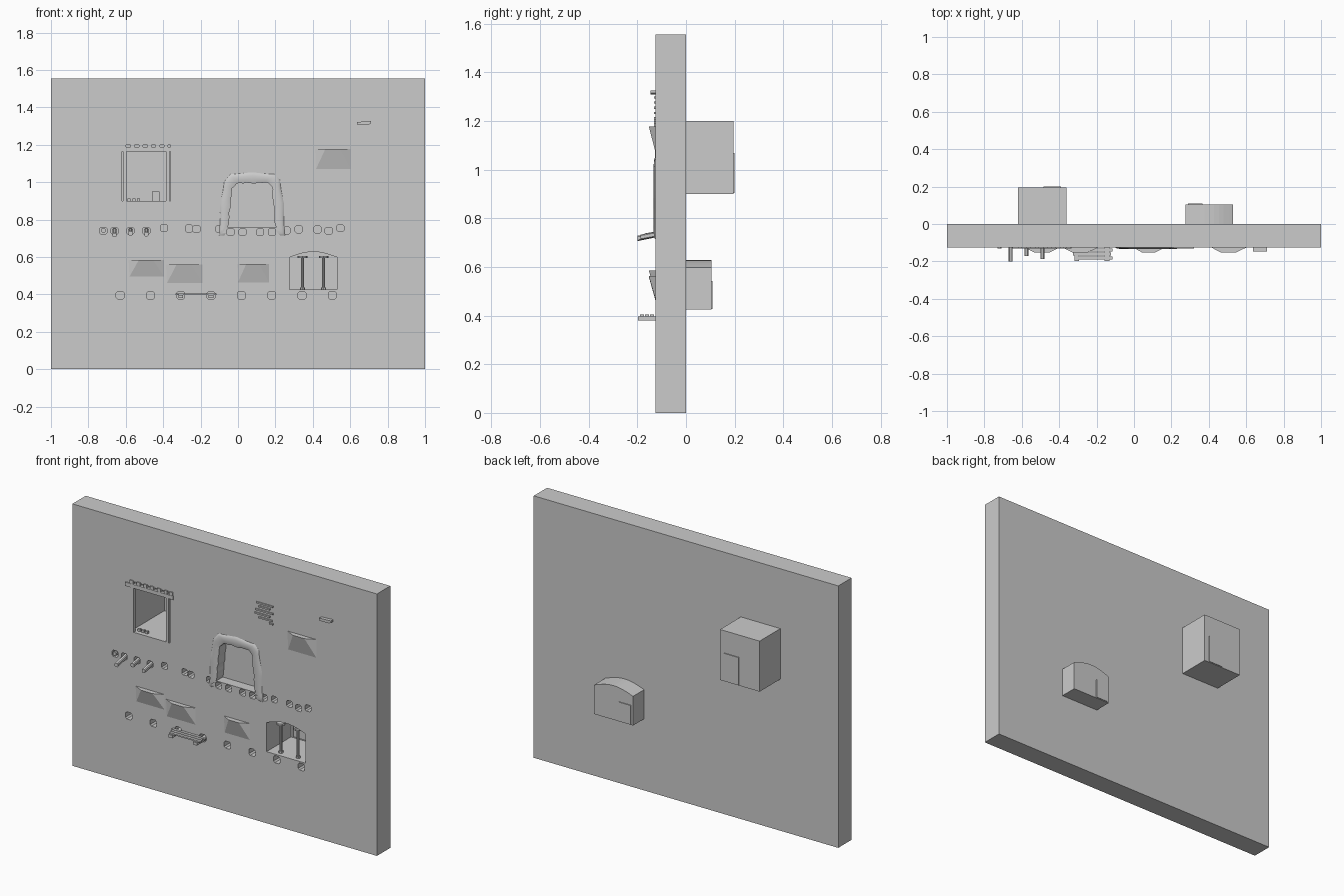
import bpy, bmesh, math, random
from mathutils import Vector
from mathutils.geometry import delaunay_2d_cdt

random.seed(4)
if "Cube" in bpy.data.objects:
    bpy.data.objects.remove(bpy.data.objects["Cube"], do_unlink=True)

stone = bpy.data.materials.new("grey_stone")
stone.use_nodes = True
GREY = (0.6, 0.6, 0.6, 1)
stone.diffuse_color = GREY
stone.node_tree.nodes["Principled BSDF"].inputs["Base Color"].default_value = GREY

FRONT = -0.125  # plane of the wall face


def finish(name, bm):
    bmesh.ops.recalc_face_normals(bm, faces=bm.faces)
    mesh = bpy.data.meshes.new(name)
    bm.to_mesh(mesh)
    bm.free()
    mesh.materials.append(stone)
    obj = bpy.data.objects.new(name, mesh)
    bpy.context.collection.objects.link(obj)
    return obj


def sleeve(bm, pts, y0, y1, drop=0):
    """Side walls along y over an outline in x-z; returns both end loops."""
    a = [bm.verts.new((x, y0, z)) for x, z in pts]
    b = [bm.verts.new((x, y1, z - drop)) for x, z in pts]
    for i in range(len(a)):
        j = (i + 1) % len(a)
        bm.faces.new((a[i], b[i], b[j], a[j]))
    return a, b


def prisms(name, solids):
    bm = bmesh.new()
    for pts, y0, y1, drop in solids:
        a, b = sleeve(bm, pts, y0, y1, drop)
        bm.faces.new(a)
        bm.faces.new(b[::-1])
    return finish(name, bm)


def inside(p, pts):
    hit = False
    for (x0, z0), (x1, z1) in zip(pts, pts[1:] + pts[:1]):
        if (z0 > p.y) != (z1 > p.y) and p.x < x0 + (p.y - z0) * (x1 - x0) / (z1 - z0):
            hit = not hit
    return hit


def sheet(bm, outline, holes, y):
    """Flat face at depth y with holes left open."""
    verts, edges = [], []
    for loop in [outline] + holes:
        start, n = len(verts), len(loop)
        verts += [Vector(p) for p in loop]
        edges += [(start + i, start + (i + 1) % n) for i in range(n)]
    flat, _, tris, *_ = delaunay_2d_cdt(verts, edges, [], 0, 1e-6)
    made = [bm.verts.new((p.x, y, p.y)) for p in flat]
    for tri in tris:
        mid = sum((flat[i] for i in tri), Vector((0, 0))) / len(tri)
        if inside(mid, outline) and not any(inside(mid, h) for h in holes):
            bm.faces.new([made[i] for i in tri])


def rect(x0, x1, z0, z1):
    return [(x0, z0), (x1, z0), (x1, z1), (x0, z1)]


def box(x0, x1, y0, y1, z0, z1):
    return (rect(x0, x1, z0, z1), y0, y1, 0)


def chamfered(x, z, r):
    c = r * 0.6
    return [(x - c, z - r), (x + c, z - r), (x + r, z - c), (x + r, z + c),
            (x + c, z + r), (x - c, z + r), (x - r, z + c), (x - r, z - c)]


def arch(x0, x1, z0, spring, rise, n=10):
    top = [(x1 + (x0 - x1) * i / n, spring + rise * math.sin(math.pi * i / n)) for i in range(n + 1)]
    return [(x0, z0), (x1, z0)] + top


# Cave outline: a rounded trapezoid with a ragged edge
CX, CZ = 0.075, 0.88
corners = [(-0.055, 0.757), (0.205, 0.757), (0.185, 0.98), (0.165, 1.0), (-0.01, 1.0), (-0.035, 0.97)]
cave = []
for i, p in enumerate(corners):
    p, q = Vector(p), Vector(corners[(i + 1) % len(corners)])
    steps = max(1, round((q - p).length / 0.018))
    cave += [p.lerp(q, k / steps) for k in range(steps)]
ragged = []
for p in cave:
    r = 1 - random.uniform(0, 0.06) * (p.y > 0.76)
    ragged.append((CX + (p.x - CX) * r, CZ + (p.y - CZ) * r))

# Rooms: outline, depth, doorway outline, doorway depth
rooms = [(rect(-0.62, -0.36, 0.9, 1.2), 0.195, rect(-0.485, -0.39, 0.903, 1.068), 0.2),
         (arch(0.275, 0.53, 0.425, 0.598, 0.03), 0.104, rect(0.288, 0.367, 0.428, 0.542), 0.109)]

# Beam sockets in two rows
upper_row = [(-0.72, 0.74), (-0.66, 0.74), (-0.575, 0.74), (-0.49, 0.74), (-0.395, 0.755),
             (-0.262, 0.753), (-0.222, 0.749), (-0.1, 0.75), (-0.04, 0.733), (0.025, 0.733),
             (0.118, 0.733), (0.182, 0.733), (0.26, 0.742), (0.325, 0.748),
             (0.425, 0.748), (0.485, 0.74), (0.547, 0.755)]
sockets = [chamfered(x, z, 0.019) for x, z in upper_row]
sockets += [chamfered(-0.63 + 0.162 * i, 0.395, 0.021) for i in range(8)]

# Wall slab with recesses in front and rooms projecting behind
bm = bmesh.new()
slab = rect(-1, 1, 0, 1.555)
sheet(bm, slab, sockets + [ragged] + [room[0] for room in rooms], FRONT)
sheet(bm, slab, [room[0] for room in rooms], 0)
sleeve(bm, slab, FRONT, 0)
for hole in sockets + [ragged]:
    sleeve(bm, hole, FRONT, -0.065)
    sheet(bm, hole, [], -0.065)
for outline, depth, door, door_depth in rooms:
    sleeve(bm, outline, FRONT, depth)
    sheet(bm, outline, [door], depth)
    sleeve(bm, door, depth, door_depth)
    sheet(bm, door, [], door_depth)
bmesh.ops.remove_doubles(bm, verts=bm.verts, dist=1e-5)
finish("wall", bm)

# Swollen rock rim around the cave, left open over the sill sockets
bm = bmesh.new()
rings = []
for scale, y in ((1, FRONT), (1, -0.128), (1.12, -0.133), (1.3, -0.132), (1.4, -0.129), (1.47, -0.123)):
    ring = []
    for x, z in (ragged if scale == 1 else cave):
        dx, dz = (x - CX) * scale, (z - CZ) * scale
        k = 1 - 0.15 * (scale - 1) * abs(math.sin(2 * math.atan2(dz, dx)))
        ring.append(bm.verts.new((CX + dx * k, y, CZ + dz * k)))
    rings.append(ring)
for a, b in zip(rings, rings[1:]):
    for i in range(len(a)):
        quad = (a[i], a[(i + 1) % len(a)], b[(i + 1) % len(a)], b[i])
        mid = sum((v.co for v in quad), Vector()) / 4
        if not (mid.z < 0.758 and -0.075 < mid.x < 0.215):
            bm.faces.new(quad)
rim = finish("cave_rim", bm)
if sum(f.normal.y for f in rim.data.polygons) > 0:
    rim.data.flip_normals()
bpy.ops.object.select_all(action="DESELECT")
rim.select_set(True)
bpy.context.view_layer.objects.active = rim
bpy.ops.object.shade_smooth_by_angle(angle=math.radians(50))

# Wedge ledges: proud at the top, fading into the wall below
for n, (x0, x1, z0, z1) in enumerate(((0.412, 0.602, 1.07, 1.178), (-0.585, -0.395, 0.495, 0.585),
                                      (-0.385, -0.19, 0.46, 0.56), (-0.005, 0.165, 0.465, 0.563))):
    bm = bmesh.new()
    w = x1 - x0
    for p in ((x0, FRONT, z1), (x1, FRONT, z1), (x1, FRONT, z0), (x0 + 0.005, FRONT, z0),
              (x0 + 0.29 * w, -0.153, z1), (x1 - 0.31 * w, -0.153, z1)):
        bm.verts.new(p)
    bmesh.ops.convex_hull(bm, input=bm.verts)
    finish("wedge_ledge_%d" % (n + 1), bm)

# Projecting broken beams, sagging outward
beams = [(-0.72, -0.13, 0), (-0.66, -0.2, 0.025), (-0.575, -0.17, 0.015), (-0.49, -0.187, 0.02)]
prisms("broken_beams", [(chamfered(x, 0.742, 0.011), -0.08, end, drop) for x, end, drop in beams])

# Plank shelf on two brackets
prisms("shelf_brackets", [box(x - 0.013, x + 0.013, -0.198, -0.08, 0.38, 0.397) for x in (-0.306, -0.144)])
prisms("shelf_planks", [box(-0.335 + 0.008 * i, -0.115 - 0.007 * (i % 2), y, y + 0.016, 0.397, 0.405)
                        for i, y in enumerate((-0.147, -0.168, -0.189))])

# Timber porch of the upper room
prisms("porch_posts", [box(x - 0.009, x + 0.009, -0.128, -0.108, 0.9, 1.165) for x in (-0.606, -0.375)])
prisms("porch_lintel", [box(-0.65, -0.335, -0.132, -0.11, 1.165, 1.187)])
prisms("porch_rafters", [box(x, x + 0.022, -0.131, -0.11, 1.187, 1.207)
                         for x in (-0.62, -0.575, -0.53, -0.485, -0.44, -0.395, -0.36)])
prisms("room_chest", [box(-0.46, -0.42, 0.14, 0.18, 0.9, 0.95)])
prisms("floor_rubble", [box(x, x + 0.016, -0.1, -0.085, 0.9, 0.914) for x in (-0.59, -0.565, -0.54)])

# Vaulted room columns with bases and capitals
bm = bmesh.new()
for x in (0.345, 0.458):
    for r, z0, z1 in ((0.008, 0.425, 0.598), (0.026, 0.594, 0.606), (0.013, 0.425, 0.436)):
        made = bmesh.ops.create_cone(bm, cap_ends=True, segments=8, radius1=r, radius2=r, depth=z1 - z0)
        bmesh.ops.translate(bm, verts=made["verts"], vec=(x, -0.09, (z0 + z1) / 2))
finish("vault_columns", bm)

# Louvred slats and the small plate high on the wall
slats = [(0.21, 0.32, 1.292), (0.225, 0.3, 1.272), (0.205, 0.32, 1.25),
         (0.2, 0.3, 1.228), (0.225, 0.315, 1.207), (0.295, 0.32, 1.189)]
prisms("slats", [box(x0, x1, -0.132, FRONT + 0.002, z, z + 0.009) for x0, x1, z in slats])
prisms("high_plate", [([(0.635, 1.308), (0.7, 1.308), (0.712, 1.314), (0.712, 1.326), (0.635, 1.322)],
                       -0.146, FRONT + 0.002, 0)])
